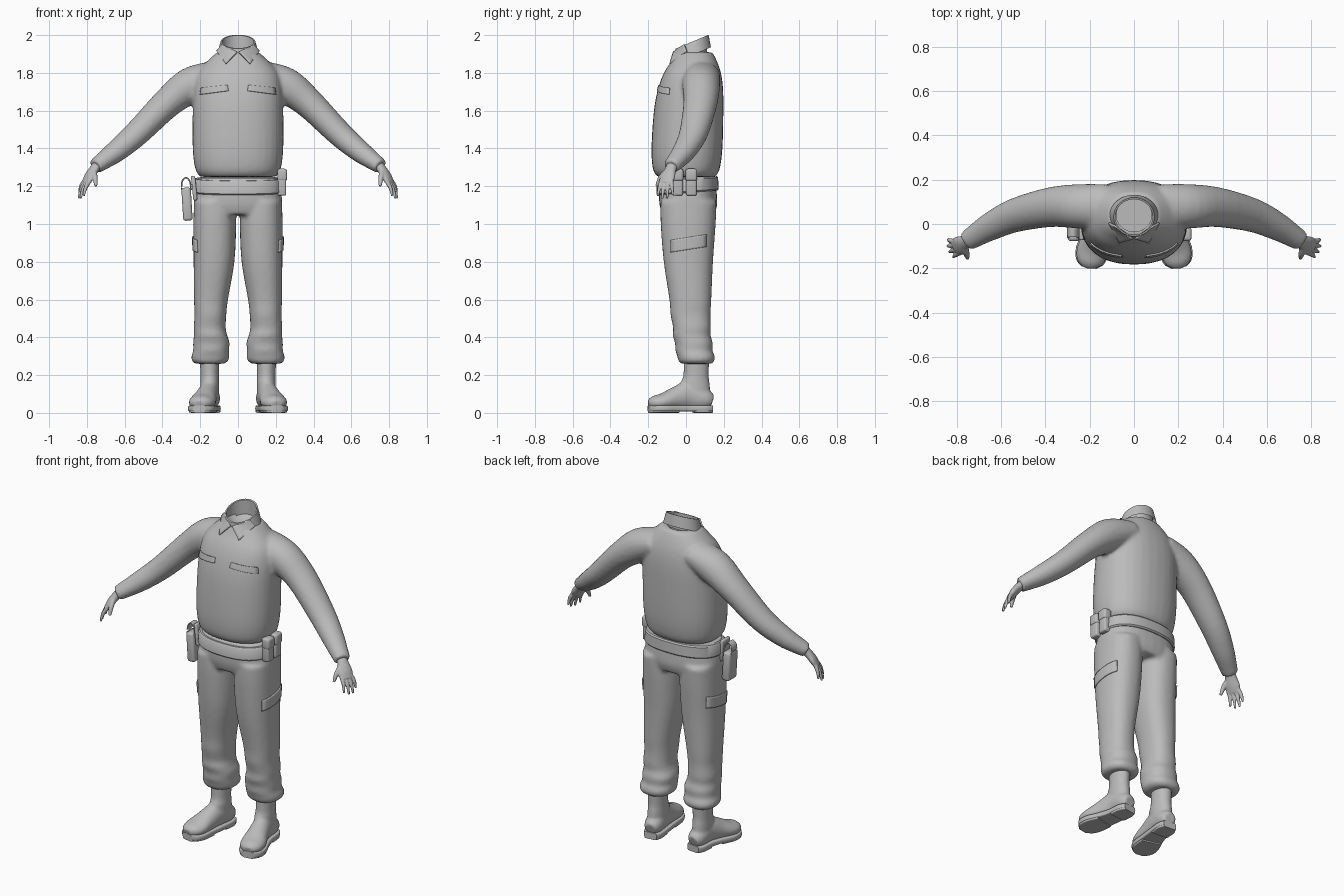
import bpy, bmesh, math
from mathutils import Vector, Matrix

if "Cube" in bpy.data.objects:
    bpy.data.objects.remove(bpy.data.objects["Cube"])

grey = bpy.data.materials.new("plain grey")
grey.use_nodes = True
tone = (0.5, 0.5, 0.5, 1)
grey.diffuse_color = tone
grey.node_tree.nodes["Principled BSDF"].inputs["Base Color"].default_value = tone


def refine(rows, steps=4):
    """Catmull-Rom curve through rows of numbers."""
    pts = [rows[0]] + list(rows) + [rows[-1]]
    out = []
    for p, a, b, q in zip(pts, pts[1:], pts[2:], pts[3:]):
        for k in range(steps):
            t = k / steps
            out.append([0.5 * (2 * y + (z - x) * t + (2 * x - 5 * y + 4 * z - w) * t * t
                               + (3 * y - x - 3 * z + w) * t ** 3)
                        for x, y, z, w in zip(p, a, b, q)])
    return out + [list(rows[-1])]


def tube(bm, rows, side=1, flat=False, power=2, n=32, smooth=True):
    """Loft through rows of (x, y, z, horizontal radius, other radius)."""
    rows = refine(rows) if smooth else rows
    mids = [Vector(r[:3]) for r in rows]
    rings = []
    for i, r in enumerate(rows):
        u, v = Vector((1, 0, 0)), Vector((0, 1, 0))
        if not flat:
            t = mids[min(i + 1, len(mids) - 1)] - mids[max(i - 1, 0)]
            u = t.cross(Vector((0, 0, 1))).normalized()
            v = t.cross(u).normalized()
        ring = []
        for k in range(n):
            c, s = math.cos(math.tau * k / n), math.sin(math.tau * k / n)
            c = math.copysign(abs(c) ** (2 / power), c)
            s = math.copysign(abs(s) ** (2 / power), s)
            p = mids[i] + u * c * r[3] + v * s * r[4]
            ring.append(bm.verts.new((p.x * side, p.y, p.z)))
        rings.append(ring)
    for a, b in zip(rings, rings[1:]):
        for k in range(n):
            bm.faces.new((a[k - 1], a[k], b[k], b[k - 1]))
    bm.faces.new(rings[0])
    bm.faces.new(rings[-1])


def stack(bm, rows, **kw):
    """Upright loft through rows of (z, middle x, half width, front y, back y)."""
    tube(bm, [(x, (f + b) / 2, z, w, (b - f) / 2) for z, x, w, f, b in rows], flat=True, **kw)


def finish(name, bm, voxel=0, relax=0):
    bmesh.ops.recalc_face_normals(bm, faces=bm.faces)
    for f in bm.faces:
        f.smooth = True
    for e in bm.edges:
        e.smooth = e.calc_face_angle(0) < 0.7
    me = bpy.data.meshes.new(name)
    bm.to_mesh(me)
    bm.free()
    me.materials.append(grey)
    ob = bpy.data.objects.new(name, me)
    bpy.context.collection.objects.link(ob)
    if voxel:
        m = ob.modifiers.new("merge", 'REMESH')
        m.mode, m.voxel_size, m.use_smooth_shade = 'VOXEL', voxel, True
        m = ob.modifiers.new("relax", 'SMOOTH')
        m.factor, m.iterations = 0.5, relax
    return ob


def box(name, loc, size, tilt=0, bevel=0.01):
    bm = bmesh.new()
    bmesh.ops.create_cube(bm, size=1, matrix=Matrix.Translation(loc)
                          @ Matrix.Rotation(tilt, 4, 'Y') @ Matrix.Diagonal((*size, 1)))
    bmesh.ops.bevel(bm, geom=bm.edges[:], offset=bevel, segments=3, profile=0.5, affect='EDGES')
    return finish(name, bm)


def patch(name, corners, axis=None, target=None, n=8):
    """Thin cloth flap, optionally laid on to a target along an axis."""
    bm = bmesh.new()
    a, b, c, d = map(Vector, corners)
    grid = [[bm.verts.new(a.lerp(b, i / n).lerp(d.lerp(c, i / n), j / n))
             for i in range(n + 1)] for j in range(n + 1)]
    for j in range(n):
        for i in range(n):
            bm.faces.new((grid[j][i], grid[j][i + 1], grid[j + 1][i + 1], grid[j + 1][i]))
    ob = finish(name, bm)
    if target:
        m = ob.modifiers.new("lay", 'SHRINKWRAP')
        m.target, m.wrap_method, m.offset = target, 'PROJECT', 0.003
        m.use_project_x, m.use_project_y = axis == 'x', axis == 'y'
        m.use_negative_direction = m.use_positive_direction = True
    m = ob.modifiers.new("thick", 'SOLIDIFY')
    m.thickness, m.offset = 0.008, 0


# Shirt: torso and both sleeves merged
bm = bmesh.new()
stack(bm, [(1.25, 0, .2, -.15, .155), (1.29, 0, .226, -.175, .178), (1.4, 0, .24, -.183, .193),
           (1.6, 0, .24, -.17, .198), (1.72, 0, .235, -.147, .196), (1.8, 0, .215, -.117, .185),
           (1.86, 0, .165, -.08, .165), (1.91, 0, .11, -.055, .14)], power=2.3)
for s in (-1, 1):
    tube(bm, [(.12, .08, 1.79, .1, .075), (.25, .08, 1.735, .1, .095), (.375, .076, 1.64, .09, .08),
              (.535, .04, 1.48, .077, .068), (.645, -.01, 1.385, .064, .058),
              (.72, -.055, 1.33, .052, .046), (.755, -.078, 1.305, .046, .04)], s)
shirt = finish("shirt", bm, .011, 6)

# Neck opening
bm = bmesh.new()
stack(bm, [(1.75, 0, .08, -.035, .115), (2.1, 0, .08, -.035, .115)], smooth=False)
cutter = finish("neck_cutter", bm)
cutter.hide_render = True
cutter.hide_viewport = True
m = shirt.modifiers.new("neck", 'BOOLEAN')
m.operation, m.object = 'DIFFERENCE', cutter

# Collar: open band sheared up towards the back
bm = bmesh.new()
outer = [(1.895, .112, .1), (1.93, .102, .094), (1.966, .092, .088), (1.966, .084, .08), (1.88, .084, .08)]
tube(bm, [(0, .032, z, a, b) for z, a, b in outer], flat=True, smooth=False, n=40)
bmesh.ops.delete(bm, geom=[f for f in bm.faces if len(f.verts) > 4], context='FACES_ONLY')
for v in bm.verts:
    v.co.z += (v.co.y - .035) * .42
finish("collar_band", bm)
for s, side in ((-1, "right"), (1, "left")):
    patch(side + "_collar_flap", [(s * x, y, z) for x, y, z in
          ((.004, -.066, 1.91), (.065, -.085, 1.848), (.113, .005, 1.915), (.085, -.01, 1.95))])
    patch(side + "_chest_flap", [(s * x, -.25, z) for x, z in
          ((.05, 1.705), (.2, 1.685), (.195, 1.72), (.055, 1.735))], 'y', shirt)

# Trousers: hips and both legs merged
bm = bmesh.new()
stack(bm, [(1.245, 0, .212, -.14, .155), (1.16, 0, .23, -.143, .163), (1.1, 0, .234, -.14, .165),
           (1.05, 0, .225, -.125, .15)], power=2.4)
for s in (-1, 1):
    stack(bm, [(1.12, .125, .108, -.135, .162), (1, .123, .113, -.134, .157), (.8, .127, .108, -.118, .143),
               (.6, .143, .09, -.088, .134), (.52, .146, .084, -.082, .13), (.45, .15, .085, -.068, .132),
               (.41, .145, .088, -.07, .13), (.37, .141, .097, -.058, .142), (.33, .143, .094, -.056, .14),
               (.3, .146, .101, -.046, .153), (.275, .148, .096, -.04, .15), (.26, .15, .075, -.025, .135)],
          side=s, power=2.3)
trousers = finish("trousers", bm, .011, 5)
for s, side in ((-1, "right"), (1, "left")):
    patch(side + "_cargo_flap", [(s * .3, y, z) for y, z in
          ((-.08, .85), (.11, .88), (.11, .945), (-.08, .915))], 'x', trousers)

# Belt
bm = bmesh.new()
stack(bm, [(z, 0, .228 + d, -.15 - d, .166 + d) for z, d in
           ((1.165, 0), (1.172, .007), (1.232, .004), (1.24, -.003))], power=2.4, n=64, smooth=False)
for v in bm.verts:
    v.co.z += v.co.y * .08
finish("belt", bm)

# Two belt pouches on the left hip
for y, name in ((-.045, "front"), (.028, "rear")):
    box(name + "_pouch", (.232, y, 1.215), (.046, .056, .13))
    box(name + "_pouch_lid", (.234, y, 1.26), (.052, .062, .065), bevel=.013)

# Holster on the right hip
box("holster", (-.27, -.035, 1.105), (.05, .085, .175), tilt=-.06, bevel=.014)
box("holster_paddle", (-.232, -.035, 1.19), (.022, .075, .13), tilt=-.1, bevel=.008)
bm = bmesh.new()
tube(bm, [(-.298, -.035, 1.18, .03, .004), (-.296, -.035, 1.225, .026, .004),
          (-.276, -.035, 1.245, .024, .004), (-.255, -.035, 1.225, .026, .004),
          (-.248, -.035, 1.18, .03, .004)], power=5)
finish("holster_strap", bm)

foot = [(.143, .138, .06, .036, .036), (.147, .1, .072, .052, .056), (.155, .02, .092, .053, .076),
        (.17, -.05, .078, .06, .062), (.188, -.12, .06, .071, .045), (.199, -.17, .052, .06, .037),
        (.204, -.197, .045, .03, .022)]
for s, side in ((-1, "right"), (1, "left")):
    # Boot upper
    bm = bmesh.new()
    tube(bm, foot, s)
    stack(bm, [(.06, .15, .05, -.02, .132), (.15, .15, .05, -.03, .126), (.2, .15, .049, -.014, .12),
               (.32, .15, .053, -.012, .125)], side=s)
    finish(side + "_boot", bm, .008, 5)
    # Sole and heel
    bm = bmesh.new()
    tube(bm, [(x, y, .024, a + .004, .016) for x, y, z, a, b in foot], s, power=6)
    tube(bm, [(x, y, .012, a + .002, .012) for x, y, z, a, b in foot[:2]]
         + [(.153, .04, .012, .053, .012)], s, power=6)
    tube(bm, [(x, y, .012, a, .012) for x, y, z, a, b in foot[3:]], s, power=6)
    finish(side + "_boot_sole", bm)

    # Hand: palm, four fingers and a thumb merged
    bm = bmesh.new()
    tube(bm, [(.742, -.07, 1.315, .03, .024), (.765, -.083, 1.285, .033, .023),
              (.787, -.097, 1.25, .043, .021), (.808, -.108, 1.215, .038, .014)], s)
    tips = [(.84, -.07, 1.155), (.843, -.1, 1.135), (.834, -.127, 1.133), (.817, -.15, 1.148)]
    for i, tip in enumerate(tips):
        k = (i - 1.5) * .019
        base = Vector((.797 - k * .5, -.104 - k * .9, 1.232))
        mid = base.lerp(Vector(tip), .5) + Vector((.006, 0, .004))
        tube(bm, [(*base, .011, .012), (*mid, .01, .011), (*tip, .006, .006)], s, n=12)
    tube(bm, [(.765, -.095, 1.285, .016, .016), (.757, -.134, 1.245, .014, .014),
              (.752, -.155, 1.2, .008, .008)], s, n=12)
    finish(side + "_hand", bm, .004, 3)
